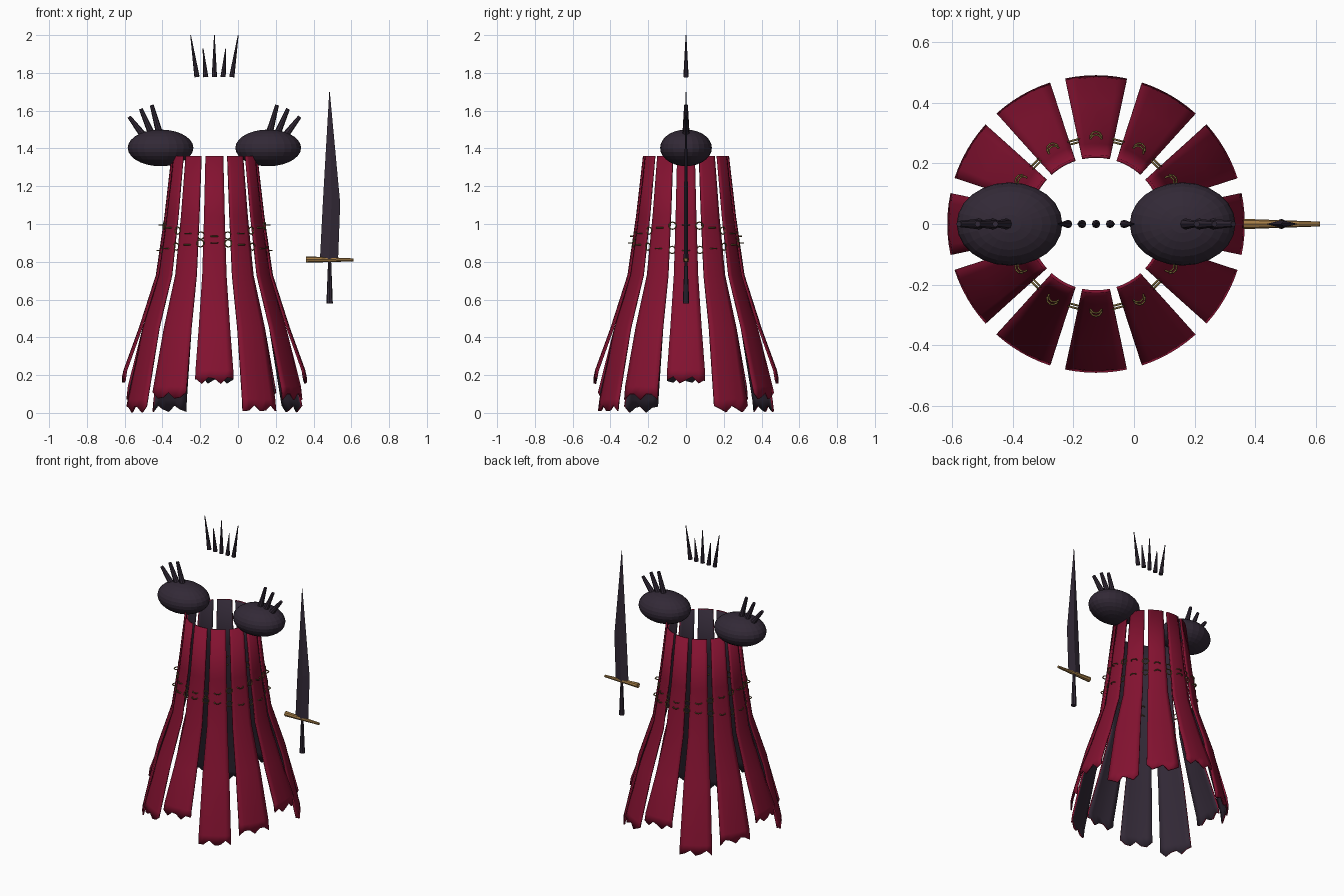
import bpy, bmesh, math
from mathutils import Vector, Matrix

if "Cube" in bpy.data.objects:
    bpy.data.objects.remove(bpy.data.objects["Cube"])

CX = -0.125  # centre line of the garment


def material(name, colour, rough=0.7):
    m = bpy.data.materials.new(name)
    m.use_nodes = True
    m.diffuse_color = (*colour, 1)
    m.roughness = rough
    bsdf = m.node_tree.nodes["Principled BSDF"]
    bsdf.inputs["Base Color"].default_value = (*colour, 1)
    bsdf.inputs["Roughness"].default_value = rough
    return m


DARK = material("dark plum", (0.032, 0.022, 0.037))
RED = material("crimson cloth", (0.23, 0.006, 0.03))
GOLD = material("brass", (0.36, 0.2, 0.06))
CHAIN = material("old bronze", (0.16, 0.11, 0.03))


def finish(name, bm, *mats):
    bmesh.ops.recalc_face_normals(bm, faces=bm.faces)
    mesh = bpy.data.meshes.new(name)
    bm.to_mesh(mesh)
    bm.free()
    for m in mats:
        mesh.materials.append(m)
    ob = bpy.data.objects.new(name, mesh)
    bpy.context.collection.objects.link(ob)
    return ob


def smooth(ob, degrees=40):
    bpy.ops.object.select_all(action="DESELECT")
    ob.select_set(True)
    bpy.context.view_layer.objects.active = ob
    bpy.ops.object.shade_smooth_by_angle(angle=math.radians(degrees))


def spike(name, a, b, r1, r2, mat, sides=8):
    """Tapered rod from point a to point b."""
    a, b = Vector(a), Vector(b)
    d = b - a
    bm = bmesh.new()
    place = Matrix.Translation((a + b) / 2) @ d.to_track_quat("Z", "Y").to_matrix().to_4x4()
    bmesh.ops.create_cone(bm, cap_ends=True, segments=sides, radius1=r1,
                          radius2=r2, depth=d.length, matrix=place)
    return finish(name, bm, mat)


# Hanging cloth panels: twelve strips in three repeating lengths
def cloth_panel(i):
    middle = math.radians(30 * i)
    half = math.radians(12)
    hem = (0.175, 0.022, 0.09)[i % 3]
    rows = [(1.36, 0.228), (1.04, 0.265), (0.73, 0.31), (0.45, 0.4),
            (hem + 0.05, 0.482), (hem, 0.49)]
    cols = 6
    bm = bmesh.new()
    grid = []
    for n, (z, r) in enumerate(rows):
        line = []
        for c in range(cols + 1):
            a = middle + half * (2 * c / cols - 1)
            jag = 0.02 * math.sin(c * 2.1 + i) if n == len(rows) - 1 else 0
            line.append(bm.verts.new((CX + r * math.cos(a), r * math.sin(a), z + jag)))
        grid.append(line)
    for up, low in zip(grid, grid[1:]):
        for c in range(cols):
            bm.faces.new((low[c], low[c + 1], up[c + 1], up[c]))
    ob = finish(f"cloth_panel_{i + 1}", bm, RED, DARK)
    # Make the crimson side face away from the centre
    face = ob.data.polygons[0]
    if face.normal.dot(Vector((math.cos(middle), math.sin(middle), 0))) < 0:
        ob.data.flip_normals()
    lining = ob.modifiers.new("lining", "SOLIDIFY")
    lining.thickness = 0.01
    lining.offset = -1
    lining.material_offset = 1
    lining.material_offset_rim = 0
    smooth(ob, 50)


for i in range(12):
    cloth_panel(i)


# Waist chains: rings half sunk into the cloth
def waist_chain(name, height, swing, radius, links=24):
    bm = bmesh.new()
    big, small, n, m = 0.019, 0.0035, 10, 5
    for k in range(links):
        a = 2 * math.pi * k / links
        place = (Matrix.Translation((CX + radius * math.cos(a), radius * math.sin(a),
                                     height + swing * math.cos(2 * a)))
                 @ Matrix.Rotation(a, 4, "Z")
                 @ Matrix.Rotation(math.pi / 2 * (k % 2), 4, "Y"))
        ring = []
        for u in range(n):
            p = 2 * math.pi * u / n
            row = []
            for v in range(m):
                q = 2 * math.pi * v / m
                w = big + small * math.cos(q)
                row.append(bm.verts.new(place @ Vector(
                    (w * math.cos(p), w * math.sin(p), small * math.sin(q)))))
            ring.append(row)
        for u in range(n):
            for v in range(m):
                s, t = (u + 1) % n, (v + 1) % m
                bm.faces.new((ring[u][v], ring[s][v], ring[s][t], ring[u][t]))
    smooth(finish(name, bm, CHAIN), 80)


waist_chain("upper_waist_chain", 0.965, 0.03, 0.275)
waist_chain("lower_waist_chain", 0.88, -0.02, 0.285)

# Shoulder guards with three spikes each
for side, s in (("left", 1), ("right", -1)):
    bm = bmesh.new()
    place = (Matrix.Translation((CX + s * 0.285, 0, 1.403))
             @ Matrix.Diagonal((0.174, 0.137, 0.097, 1)))
    bmesh.ops.create_uvsphere(bm, u_segments=24, v_segments=14, radius=1, matrix=place)
    finish(f"{side}_shoulder_guard", bm, DARK)
    for k, (x0, z0, x1, z1) in enumerate(((0.285, 1.46, 0.332, 1.63),
                                          (0.325, 1.46, 0.39, 1.61),
                                          (0.365, 1.455, 0.452, 1.568))):
        spike(f"{side}_shoulder_spike_{k + 1}", (CX + s * x0, 0, z0),
              (CX + s * x1, 0, z1), 0.02, 0.01, DARK)

# Crown of five floating spikes
for k in range(-2, 3):
    tip = 1.93 if k % 2 else 2.0
    lean = (0, 0.06, 0.126)[abs(k)] * (1 if k > 0 else -1)
    spike(f"crown_spike_{k + 3}", (CX + k * 0.046, 0, 1.778), (CX + lean, 0, tip),
          0.014, 0.002, DARK)

# Sword: diamond-section blade, guard and grip
bm = bmesh.new()
loops = []
for z, x0, x1, t in ((0.815, 0.434, 0.53, 0.012), (1.11, 0.449, 0.541, 0.011),
                     (1.7, 0.483, 0.486, 0.002)):
    mid = (x0 + x1) / 2
    loops.append([bm.verts.new(p) for p in
                  ((x0, 0, z), (mid, -t, z), (x1, 0, z), (mid, t, z))])
for low, up in zip(loops, loops[1:]):
    for k in range(4):
        j = (k + 1) % 4
        bm.faces.new((low[k], low[j], up[j], up[k]))
bm.faces.new(loops[0])
bm.faces.new(loops[-1])
finish("sword_blade", bm, DARK)
spike("sword_guard", (0.36, 0, 0.812), (0.612, 0, 0.81), 0.017, 0.008, GOLD)
spike("sword_grip", (0.485, 0, 0.58), (0.485, 0, 0.81), 0.017, 0.008, DARK)
